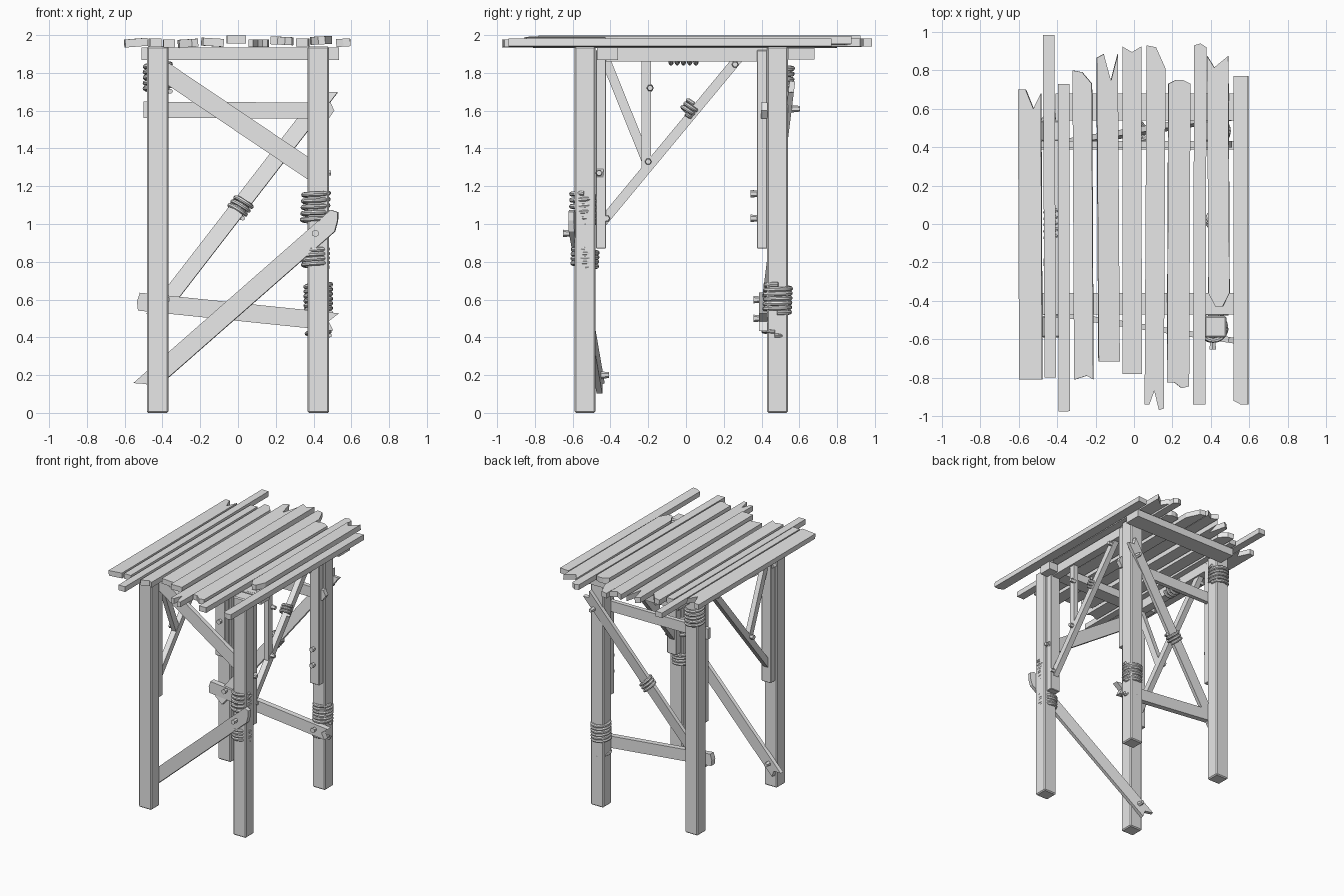
import bpy, bmesh, math, random
from mathutils import Vector, Matrix

random.seed(4)
if "Cube" in bpy.data.objects:
    bpy.data.objects.remove(bpy.data.objects["Cube"], do_unlink=True)

wood = bpy.data.materials.new("plain grey")
wood.use_nodes = True
wood.diffuse_color = (0.8, 0.8, 0.8, 1)
wood.node_tree.nodes["Principled BSDF"].inputs["Base Color"].default_value = (0.8, 0.8, 0.8, 1)

X, Y, Z = Vector((1, 0, 0)), Vector((0, 1, 0)), Vector((0, 0, 1))
FLAT = (0, 0)


def finish(name, bm, bevel=0):
    bmesh.ops.recalc_face_normals(bm, faces=bm.faces)
    mesh = bpy.data.meshes.new(name)
    bm.to_mesh(mesh)
    bm.free()
    obj = bpy.data.objects.new(name, mesh)
    bpy.context.collection.objects.link(obj)
    mesh.materials.append(wood)
    if bevel:
        mod = obj.modifiers.new("worn edges", 'BEVEL')
        mod.width = bevel
        mod.segments = 1
    return obj


def board(name, start, end, width, thick, hint, cut_a=FLAT, cut_b=FLAT, bevel=0):
    """Board between two points; cut_a and cut_b list how far each end is chipped back across the width."""
    start, end = Vector(start), Vector(end)
    along = (end - start).normalized()
    side = (hint - along * hint.dot(along)).normalized()
    normal = along.cross(side)
    outline = []
    for i, c in enumerate(cut_a):
        outline.append(start + along * c + side * width * (i / (len(cut_a) - 1) - 0.5))
    for i, c in reversed(list(enumerate(cut_b))):
        outline.append(end - along * c + side * width * (i / (len(cut_b) - 1) - 0.5))
    bm = bmesh.new()
    face = bm.faces.new([bm.verts.new(p - normal * thick / 2) for p in outline])
    out = bmesh.ops.extrude_face_region(bm, geom=[face])
    verts = [v for v in out["geom"] if isinstance(v, bmesh.types.BMVert)]
    bmesh.ops.translate(bm, verts=verts, vec=normal * thick)
    return finish(name, bm, bevel)


def coil(name, centre, axis, turns, pitch, radius, tube=0.013):
    """Rope wound around an axis."""
    curve = bpy.data.curves.new(name, 'CURVE')
    curve.dimensions = '3D'
    curve.bevel_depth = tube
    curve.bevel_resolution = 2
    curve.use_fill_caps = True
    spline = curve.splines.new('POLY')
    steps = 20 * turns
    spline.points.add(steps)
    turn = Z.rotation_difference(Vector(axis)).to_matrix()
    for i, point in enumerate(spline.points):
        a = i * math.tau / 20
        local = Vector((radius * math.cos(a), radius * math.sin(a), pitch * turns * (i / steps - 0.5)))
        point.co = (*(Vector(centre) + turn @ local), 1)
    obj = bpy.data.objects.new(name, curve)
    bpy.context.collection.objects.link(obj)
    curve.materials.append(wood)
    bpy.ops.object.select_all(action='DESELECT')
    obj.select_set(True)
    bpy.context.view_layer.objects.active = obj
    bpy.ops.object.convert(target='MESH')
    bpy.ops.object.shade_smooth_by_angle()


def peg(centre, axis):
    bm = bmesh.new()
    turn = Z.rotation_difference(axis).to_matrix().to_4x4()
    bmesh.ops.create_cone(bm, cap_ends=True, segments=6, radius1=0.02, radius2=0.015, depth=0.045,
                          matrix=Matrix.Translation(centre) @ turn)
    finish("peg", bm)


# Legs with a short inner post strapped beside each
LX, FY, BY = 0.425, -0.535, 0.485
for sx, side_name in ((-1, "right"), (1, "left")):
    for y, inner, end_name in ((FY, -0.45, "front"), (BY, 0.403, "back")):
        x = sx * LX
        board(f"{end_name}_{side_name}_leg", (x, y, 0), (x, y, 1.94), 0.115, 0.11, X, bevel=0.008)
        board(f"{end_name}_{side_name}_inner_post", (x, inner, 0.87), (x, inner, 1.92), 0.085, 0.055, X, bevel=0.004)

# Beams carrying the deck
board("front_cross_beam", (-0.51, -0.415, 1.902), (0.535, -0.415, 1.902), 0.11, 0.065, Y)
board("back_cross_beam", (-0.41, 0.61, 1.902), (0.53, 0.61, 1.902), 0.14, 0.06, Y)
for sx in (-1, 1):
    board("side_beam", (sx * 0.42, -0.45, 1.898), (sx * 0.42, 0.54, 1.898), 0.07, 0.075, X)

# Front braces
board("front_low_brace", (-0.52, -0.45, 0.12), (0.54, -0.61, 1.05), 0.1, 0.03, Z,
      (0.03, 0.05, 0), (0.08, 0.03, 0.0, 0.02))
board("front_high_brace", (-0.46, -0.455, 1.855), (0.46, -0.455, 1.235), 0.1, 0.035, Z)

# Back rails and brace
board("back_high_rail", (-0.5, 0.415, 1.605), (0.51, 0.415, 1.6), 0.085, 0.035, Z, FLAT, (0.03, 0, 0.02))
board("back_low_rail", (-0.535, 0.41, 0.59), (0.53, 0.41, 0.48), 0.095, 0.045, Z,
      (0.01, 0, 0.01), (0.02, 0.05, 0))
board("back_brace", (-0.45, 0.405, 0.50), (0.5, 0.56, 1.73), 0.085, 0.03, X, FLAT, (0, 0.04, 0.01))

# Side braces
for sx in (-1, 1):
    board("side_brace", (sx * 0.42, -0.45, 1.0), (sx * 0.42, 0.28, 1.88), 0.05, 0.045, Z)
board("right_short_brace", (-0.42, -0.43, 1.88), (-0.42, -0.2, 1.31), 0.05, 0.04, Y)
board("left_hanger", (0.42, -0.21, 1.29), (0.42, -0.21, 1.88), 0.05, 0.04, Y)

# Deck planks: x from, x to, y from, y to, height, tilt, front chips, back chips
V = (0, 0.1, 0.07, 0)
planks = (
    (-0.60, -0.48, -0.81, 0.70, 1.960, 0.01, FLAT, (0, 0, 0.1, 0.02)),
    (-0.47, -0.41, -0.80, 0.985, 1.962, 0, FLAT, FLAT),
    (-0.395, -0.335, -0.975, 0.73, 1.955, 0, FLAT, FLAT),
    (-0.315, -0.215, -0.81, 0.80, 1.957, 0.008, (0, 0.01, 0.02, 0), (0, 0.01, 0.07)),
    (-0.19, -0.08, -0.715, 0.885, 1.962, -0.008, FLAT, (0.02, 0, 0.14, 0)),
    (-0.06, 0.04, -0.78, 0.935, 1.977, 0, FLAT, (0.01, 0.04, 0.01)),
    (0.06, 0.16, -0.97, 0.93, 1.957, 0, (0.03, 0.03, 0.1, 0, 0.01), (0, 0.01, 0.12)),
    (0.175, 0.29, -0.855, 0.75, 1.970, -0.006, (0.03, 0.03, 0, 0.01), (0.02, 0, 0.0, 0.02)),
    (0.31, 0.375, -0.94, 0.94, 1.960, 0, FLAT, (0.01, 0, 0.02)),
    (0.385, 0.495, -0.43, 0.875, 1.972, 0.006, (0.07, 0.0, 0.0, 0.07), (0, 0.06, 0.03, 0)),
    (0.52, 0.595, -0.94, 0.77, 1.960, 0.008, (0.02, 0, 0), FLAT),
)
for x0, x1, y0, y1, z, tilt, front, back in planks:
    mid, lean = (x0 + x1) / 2, random.uniform(-0.006, 0.006)
    board("deck_plank", (mid - lean, y0, z), (mid + lean, y1, z), x1 - x0, 0.042,
          Vector((1, 0, tilt * 8)), front, back)

# Rope bindings on legs
coil("front_leg_upper_rope", (LX - 0.015, FY - 0.005, 1.085), Vector((0.05, 0, 1)), 5, 0.033, 0.066)
coil("front_leg_lower_rope", (LX - 0.015, FY, 0.82), Vector((0, 0.04, 1)), 4, 0.024, 0.064)
coil("back_leg_rope", (LX, BY, 0.605), Vector((0, 0.04, 1)), 6, 0.025, 0.066)
coil("back_leg_loose_rope", (LX, BY - 0.015, 0.42), Vector((0, 0.1, 1)), 1, 0.02, 0.062, 0.01)
coil("back_leg_top_rope", (-LX, BY + 0.01, 1.775), Vector((0, 0.04, 1)), 5, 0.029, 0.067)

# Rope bindings on braces and beam
coil("back_brace_rope", (0.01, 0.48, 1.09), Vector((0.95, 0.155, 1.23)), 3, 0.026, 0.048, 0.012)
coil("side_brace_rope", (0.42, 0.02, 1.61), Vector((0, 0.73, 0.88)), 3, 0.023, 0.036, 0.011)
coil("side_beam_rope", (-0.42, -0.005, 1.892), Y, 5, 0.033, 0.042, 0.011)

# Pegs through the joints
for x, y, z in ((0.41, -0.63, 0.95), (-0.43, -0.43, 0.2), (0.42, 0.365, 1.16), (0.42, 0.365, 1.03),
                (-0.38, 0.38, 0.6), (0.42, 0.38, 0.5), (0.44, 0.58, 1.61), (-0.42, 0.37, 1.16)):
    peg((x, y, z), Y)
for x, y, z in ((0.45, -0.2, 1.33), (0.45, -0.42, 1.03), (0.45, 0.26, 1.845), (0.47, -0.46, 1.27),
                (0.47, 0.415, 1.6), (0.45, -0.19, 1.72), (-0.45, -0.2, 1.33), (-0.45, 0.25, 1.84)):
    peg((x, y, z), X)
